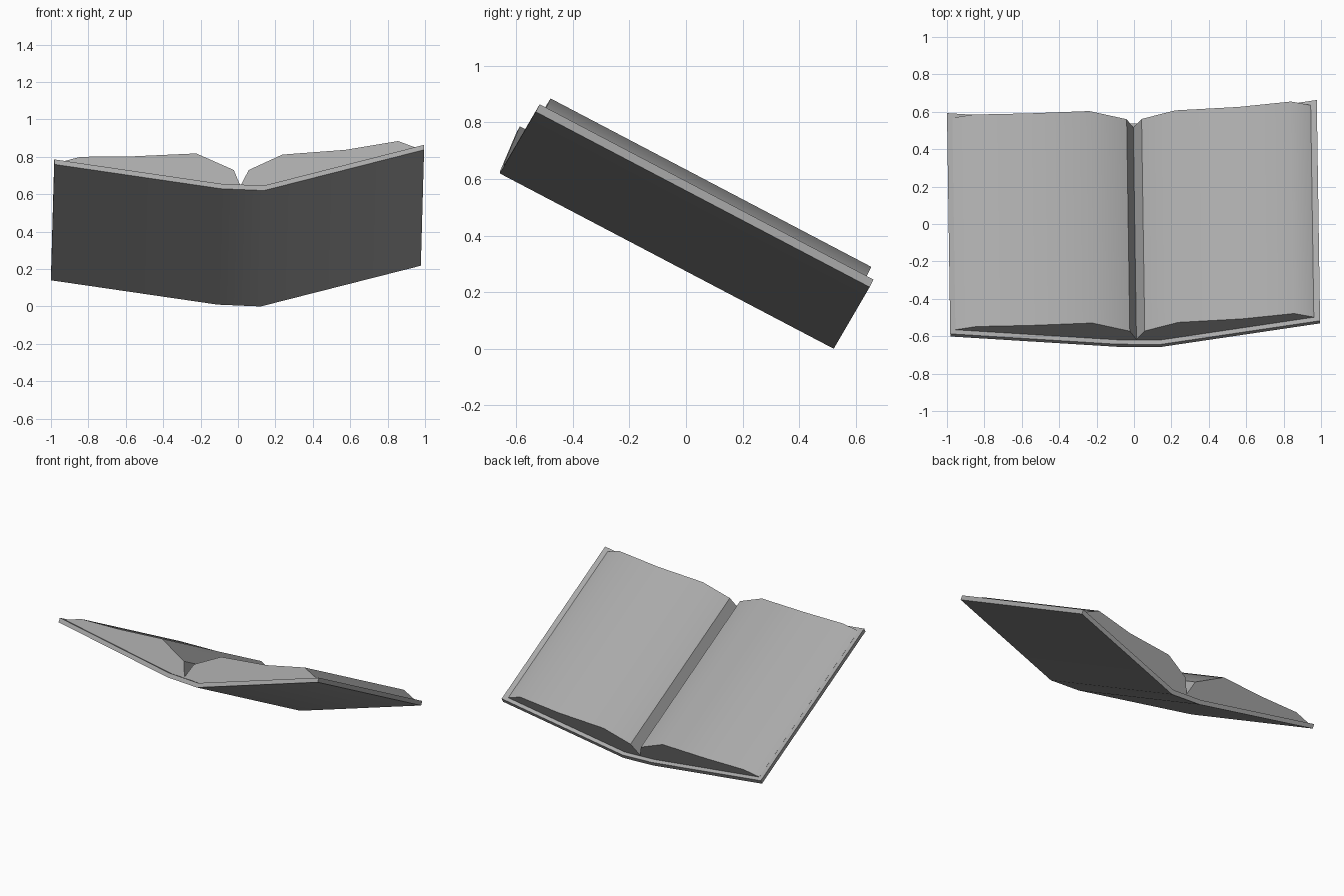
import bpy, bmesh, math

cube = bpy.data.objects.get("Cube")
if cube:
    bpy.data.objects.remove(cube)


def material(name, rgb):
    m = bpy.data.materials.new(name)
    m.use_nodes = True
    m.diffuse_color = (*rgb, 1)
    m.node_tree.nodes["Principled BSDF"].inputs["Base Color"].default_value = (*rgb, 1)
    return m


grey = material("plain grey", (0.4, 0.4, 0.4))

TILT, YAW = math.radians(-27.7), 0.0148
COVER_LENGTH, PAGE_LENGTH, BOARD = 1.333, 1.28, 0.03


def extrude_profile(name, profile, length, smooth_angle):
    """Extrude a closed (x, z) profile along y and lean it like the open book."""
    bm = bmesh.new()
    face = bm.faces.new([bm.verts.new((x, -length / 2, z)) for x, z in profile])
    end = bmesh.ops.extrude_face_region(bm, geom=[face])["geom"]
    bmesh.ops.translate(bm, vec=(0, length, 0),
                        verts=[g for g in end if isinstance(g, bmesh.types.BMVert)])
    bmesh.ops.recalc_face_normals(bm, faces=bm.faces)
    mesh = bpy.data.meshes.new(name)
    bm.to_mesh(mesh)
    bm.free()
    mesh.materials.append(grey)
    obj = bpy.data.objects.new(name, mesh)
    bpy.context.collection.objects.link(obj)
    obj.rotation_euler = (TILT, 0, YAW)
    obj.location = (0, -0.07, 0.31)
    bpy.ops.object.select_all(action="DESELECT")
    obj.select_set(True)
    bpy.context.view_layer.objects.active = obj
    bpy.ops.object.shade_smooth_by_angle(angle=math.radians(smooth_angle))
    return obj


# Cover: two boards joined by a narrow flat spine
outside = [(-0.99, 0.158), (-0.1, 0.011), (0.13, 0), (0.988, 0.246)]
inside = [(x, z + BOARD) for x, z in reversed(outside)]
extrude_profile("cover", outside + inside, COVER_LENGTH, 35)

# Page blocks: each bulges from the gutter and rests on its board
gutter = (0.005, 0.042)
left_top = [(-0.962, 0.184), (-0.85, 0.2175), (-0.56, 0.221), (-0.23, 0.238), (-0.03, 0.138)]
right_top = [(0.05, 0.138), (0.23, 0.231), (0.57, 0.26), (0.85, 0.313), (0.955, 0.268)]
under = [(0.955, 0.262), (0.13, 0.026), (-0.1, 0.036), (-0.962, 0.178)]
extrude_profile("pages", left_top + [gutter] + right_top + under, PAGE_LENGTH, 35)
